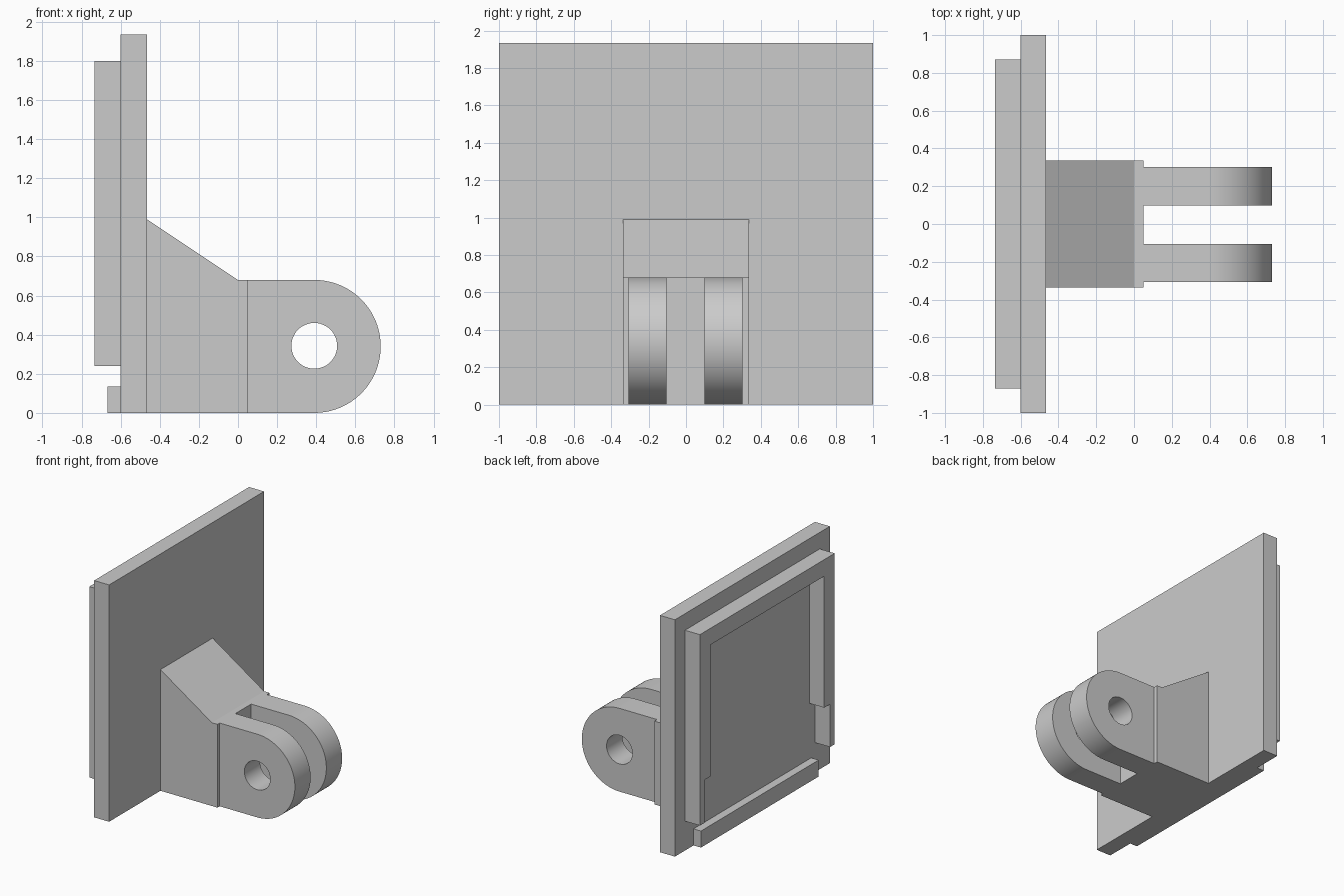
import bpy, bmesh
from math import cos, sin, pi, radians
from mathutils import Vector

if "Cube" in bpy.data.objects:
    bpy.data.objects.remove(bpy.data.objects["Cube"])

grey = bpy.data.materials.new("plain grey")
grey.use_nodes = True
grey.diffuse_color = (0.6, 0.6, 0.6, 1)
grey.node_tree.nodes["Principled BSDF"].inputs["Base Color"].default_value = (0.6, 0.6, 0.6, 1)


def prism(name, loops, axis, start, end):
    """Fill flat loops (outline, then holes) and extrude them along x or y."""
    bm = bmesh.new()
    edges = []
    for loop in loops:
        verts = [bm.verts.new((start, a, b) if axis == "x" else (a, start, b))
                 for a, b in loop]
        edges += [bm.edges.new((v, verts[i - 1])) for i, v in enumerate(verts)]
    bmesh.ops.triangle_fill(bm, use_beauty=True, edges=edges)
    out = bmesh.ops.extrude_face_region(bm, geom=bm.faces[:], use_keep_orig=True)
    depth = end - start
    shift = Vector((depth, 0, 0)) if axis == "x" else Vector((0, depth, 0))
    bmesh.ops.translate(bm, vec=shift,
                        verts=[g for g in out["geom"] if isinstance(g, bmesh.types.BMVert)])
    bmesh.ops.recalc_face_normals(bm, faces=bm.faces[:])
    mesh = bpy.data.meshes.new(name)
    bm.to_mesh(mesh)
    bm.free()
    mesh.materials.append(grey)
    obj = bpy.data.objects.new(name, mesh)
    bpy.context.collection.objects.link(obj)
    bpy.ops.object.select_all(action="DESELECT")
    obj.select_set(True)
    bpy.context.view_layer.objects.active = obj
    bpy.ops.object.shade_smooth_by_angle(angle=radians(30))
    return obj


def rect(half, low, high):
    return [(-half, low), (half, low), (half, high), (-half, high)]


def arc(cx, cz, r, first, last, steps):
    return [(cx + r * cos(first + (last - first) * i / steps),
             cz + r * sin(first + (last - first) * i / steps)) for i in range(steps + 1)]


# Upright plate and the low strip behind it
prism("plate", [rect(1, 0, 1.935)], "x", -0.6, -0.465)
prism("bottom_strip", [rect(0.76, 0, 0.135)], "x", -0.667, -0.6)

# Raised frame, open at the bottom, with thinner leg ends
half_frame = [(0.87, 1.8), (0.87, 0.24), (0.81, 0.24), (0.81, 0.59), (0.735, 0.59), (0.735, 1.665)]
frame = half_frame + [(-y, z) for y, z in reversed(half_frame)]
prism("back_frame", [frame], "x", -0.735, -0.6)

# Sloped block that carries the lugs
block = [(-0.465, 0), (0.05, 0), (0.05, 0.68), (0, 0.68), (-0.465, 0.99)]
prism("block", [block], "y", -0.337, 0.337)

# Two rounded lugs with a pin hole
centre_x, centre_z = 0.39, 0.34
outline = [(0.05, 0.68), (0.05, 0)] + arc(centre_x, centre_z, 0.34, -pi / 2, pi / 2, 40)
hole = arc(centre_x, centre_z + 0.003, 0.117, 0, 2 * pi, 48)[:-1]
for name, start, end in (("front_lug", -0.308, -0.105), ("back_lug", 0.098, 0.302)):
    prism(name, [outline, hole], "y", start, end)
